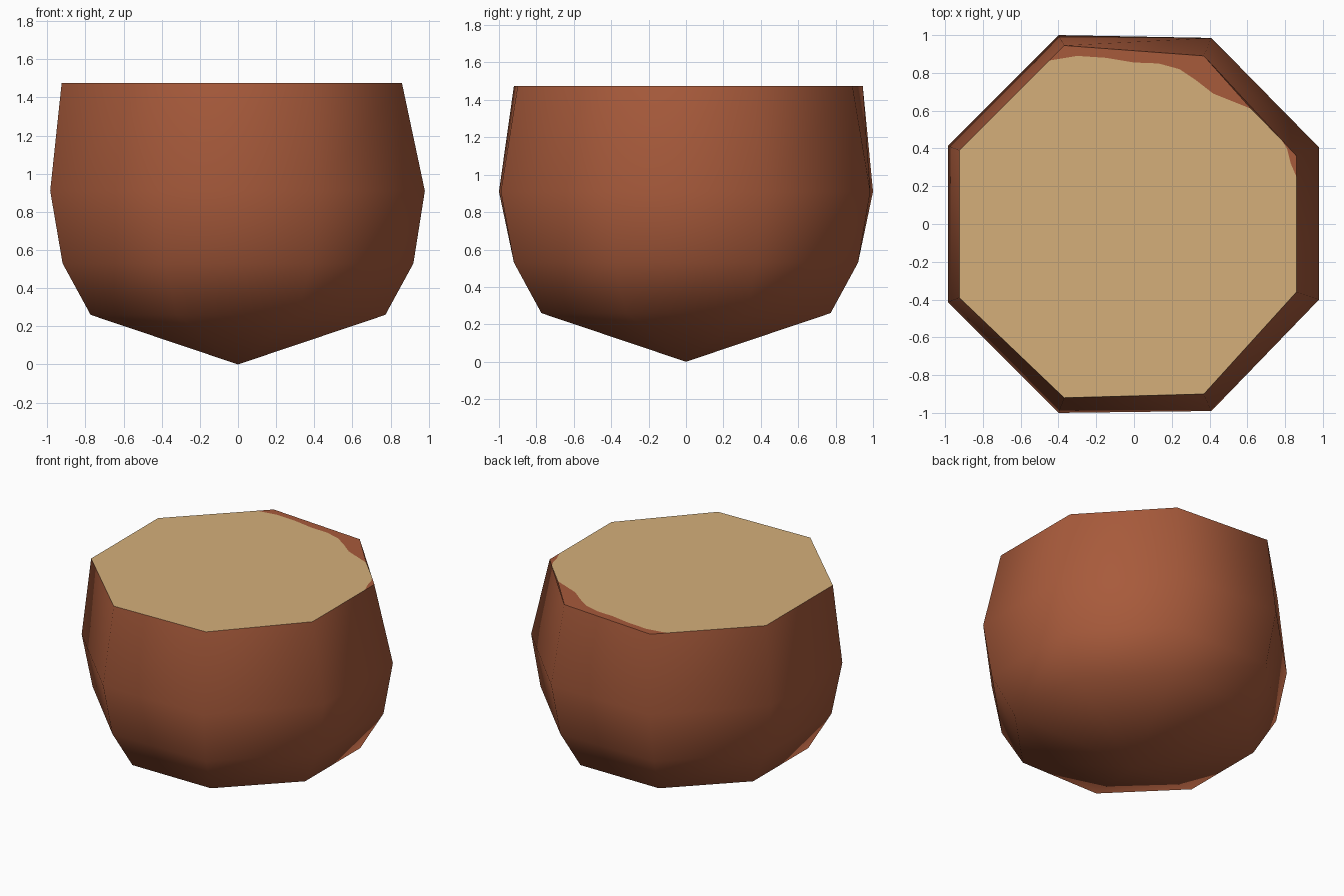
import bpy, bmesh, math

if "Cube" in bpy.data.objects:
    bpy.data.objects.remove(bpy.data.objects["Cube"])

def mat(name, rgb):
    m = bpy.data.materials.new(name)
    m.diffuse_color = (*rgb, 1)
    m.use_nodes = True
    m.node_tree.nodes["Principled BSDF"].inputs["Base Color"].default_value = m.diffuse_color
    return m

rust = mat("rust_brown", (0.39, 0.103, 0.044))
tan = mat("pale_tan", (0.66, 0.43, 0.195))

def finish(name, bm, mats):
    me = bpy.data.meshes.new(name)
    bm.to_mesh(me)
    bm.free()
    for m in mats:
        me.materials.append(m)
    ob = bpy.data.objects.new(name, me)
    bpy.context.collection.objects.link(ob)
    return ob

def octagon(r):
    # flat sides face the axes, r is the distance to a flat side
    R = r / math.cos(math.pi / 8)
    return [(R * math.cos(math.pi / 8 + i * math.pi / 4),
             R * math.sin(math.pi / 8 + i * math.pi / 4)) for i in range(8)]

TOP = 1.475
belly = [(0.98, 0.405), (0.41, 0.985), (-0.40, 1.0), (-0.985, 0.415),
         (-0.985, -0.415), (-0.40, -1.0), (0.41, -0.99), (0.98, -0.40)]
rim = [(0.86, 0.36), (0.37, 0.89), (-0.37, 0.945), (-0.925, 0.39),
       (-0.925, -0.39), (-0.37, -0.92), (0.37, -0.90), (0.86, -0.36)]

# body: eight-sided shell rising from a point
bm = bmesh.new()
tip = bm.verts.new((0, 0, 0))
rings = []
for pts, z in ((octagon(0.773), 0.26), (octagon(0.92), 0.53), (belly, 0.91), (rim, TOP)):
    rings.append([bm.verts.new((x, y, z)) for x, y in pts])
for i in range(8):
    j = (i + 1) % 8
    bm.faces.new((tip, rings[0][j], rings[0][i]))
    for a, b in zip(rings, rings[1:]):
        bm.faces.new((a[i], a[j], b[j], b[i]))
for f in bm.faces:
    f.smooth = True
finish("body", bm, [rust])

# flat cut top: tan, with a wavy rust edge left at the back right
wave = [(0.62, 0.61), (0.52, 0.65), (0.42, 0.69), (0.33, 0.76), (0.24, 0.82),
        (0.13, 0.85), (0.0, 0.855), (-0.15, 0.88), (-0.30, 0.89), (-0.45, 0.865)]
nick = [(0.86, 0.25), (0.83, 0.32), (0.81, 0.40), (0.78, 0.447)]
bm = bmesh.new()
w, n, r = ([bm.verts.new((x, y, TOP)) for x, y in p] for p in (wave, nick, rim))
bm.faces.new(n + w + r[3:])
bm.faces.new([r[1], r[2]] + w[::-1]).material_index = 1
bm.faces.new([r[0]] + n[::-1]).material_index = 1
for f in bm.faces:
    f.normal_update()
    if f.normal.z < 0:
        f.normal_flip()
bmesh.ops.triangulate(bm, faces=bm.faces[:])
finish("cut_top", bm, [tan, rust])
